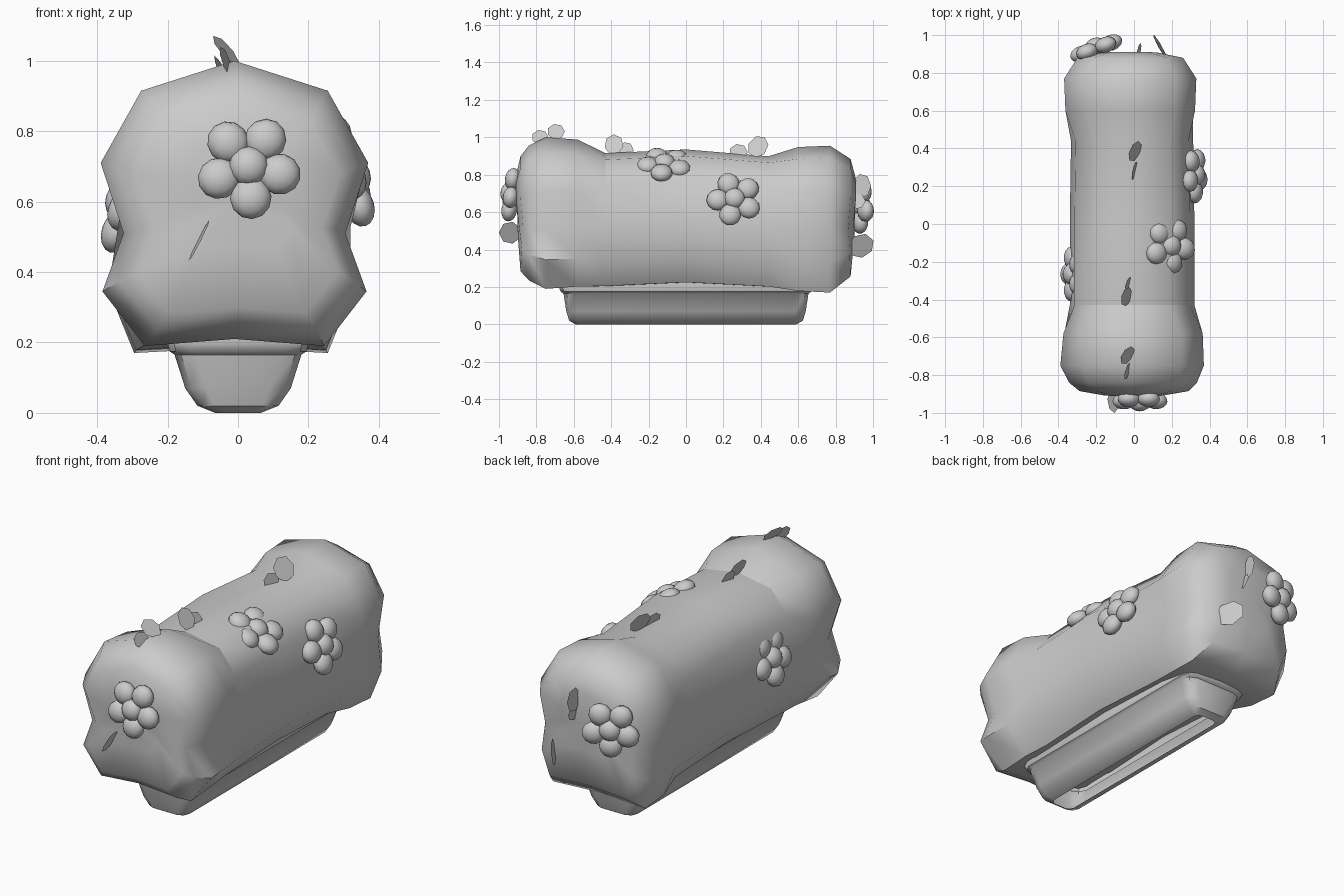
import bpy, bmesh, math
from mathutils import Vector, Matrix

if "Cube" in bpy.data.objects:
    bpy.data.objects.remove(bpy.data.objects["Cube"])


def finish(bm, name, angle=None):
    bmesh.ops.recalc_face_normals(bm, faces=bm.faces[:])
    me = bpy.data.meshes.new(name)
    bm.to_mesh(me)
    bm.free()
    ob = bpy.data.objects.new(name, me)
    bpy.context.collection.objects.link(ob)
    if angle:
        bpy.ops.object.select_all(action='DESELECT')
        ob.select_set(True)
        bpy.context.view_layer.objects.active = ob
        bpy.ops.object.shade_smooth_by_angle(angle=math.radians(angle))
    return ob


def loft(name, rings, angle, caps=True):
    bm = bmesh.new()
    loops = [[bm.verts.new(p) for p in r] for r in rings]
    n = len(loops[0])
    for a, b in zip(loops, loops[1:]):
        for i in range(n):
            j = (i + 1) % n
            bm.faces.new((a[i], a[j], b[j], b[i]))
    for loop in (loops[0], loops[-1]) if caps else ():
        c = bm.verts.new(sum((v.co for v in loop), Vector()) / n)
        for i in range(n):
            bm.faces.new((loop[i], loop[(i + 1) % n], c))
    return finish(bm, name, angle)


# Hedge body: half sections (x, z) at the front bulge, middle and back bulge
FRONT = [(0, 1.0), (.265, .915), (.38, .71), (.315, .51), (.375, .345), (.255, .19), (0, .21)]
MID = [(0, .925), (.2, .89), (.305, .76), (.33, .54), (.33, .34), (.24, .215), (0, .21)]
BACK = [(0, .955), (.24, .89), (.35, .71), (.32, .51), (.34, .33), (.275, .17), (0, .185)]


def section(y, half, s=1.0, dx=0.0, dz=0.0):
    pts = half + [(-x, z) for x, z in half[-2:0:-1]]
    out = []
    for x, z in pts:
        z = .6 + (z - .6) * s
        dent = .015 * math.exp(-((z - .49) / .1) ** 2) if abs(y) > .87 else 0
        out.append((x * s + dx, y - math.copysign(dent, y), z + dz))
    return out


body = loft("hedge_body", [
    section(-.91, FRONT, .4, 0, .03), section(-.885, FRONT, .76, 0, -.005),
    section(-.84, FRONT, .89, -.005),
    section(-.75, FRONT, 1, -.01), section(-.58, FRONT, .97, -.005),
    section(-.43, MID, 1, -.01, -.01), section(0, MID, 1, -.01, .01),
    section(.44, MID, .98, -.01, -.02), section(.60, BACK, .98, -.02),
    section(.77, BACK, 1, -.02), section(.88, BACK, .8, -.02),
    section(.91, BACK, .4, -.02, .03)], 50)
# crease where the front bulge meets the middle
for e in body.data.edges:
    if all(abs(body.data.vertices[i].co.y + .43) < .001 and body.data.vertices[i].co.z > .7
           for i in e.vertices):
        e.use_edge_sharp = True


# Planter trough, open underneath
def rect(hx, hy, z, c=.03):
    k = c * .3
    q = [(hx, hy - c), (hx - k, hy - k), (hx - c, hy)]
    pts = q + [(-x, y) for x, y in q[::-1]]
    pts += [(-x, -y) for x, y in pts]
    return [(x, y, z) for x, y in pts]


loft("planter_base", [rect(.065, .59, 0), rect(.115, .625, .02, .045), rect(.15, .64, .07, .06),
                      rect(.18, .655, .165, .06), rect(.195, .67, .175, .06),
                      rect(.2, .68, .2, .06), rect(.19, .67, .27, .06)], 40, caps=False)


# Flowers: five petals round a centre ball
def flower(name, pos, normal, turn=-90):
    nrm = Vector(normal).normalized()
    up = Vector((0, 0, 1))
    v = (up - nrm * up.dot(nrm)).normalized()
    u = v.cross(nrm)
    frame = Matrix((u, v, nrm)).transposed().to_4x4()
    frame = Matrix.Translation(pos) @ frame
    bm = bmesh.new()
    for k in range(5):
        m = frame @ Matrix.Rotation(math.radians(turn + 72 * k), 4, 'Z') \
            @ Matrix.Translation((.09, 0, 0)) @ Matrix.Diagonal((.061, .059, .042, 1))
        bmesh.ops.create_uvsphere(bm, u_segments=12, v_segments=8, radius=1, matrix=m)
    m = frame @ Matrix.Translation((0, 0, .012)) @ Matrix.Diagonal((.057, .057, .045, 1))
    bmesh.ops.create_uvsphere(bm, u_segments=12, v_segments=8, radius=1, matrix=m)
    finish(bm, name, 60)


flower("flower_front", (.03, -.935, .70), (0, -1, .12), -86)
flower("flower_right", (.32, .26, .67), (1, 0, .3), -105)
flower("flower_top", (.19, -.115, .855), (.5, 0, .85), -100)
flower("flower_left", (-.32, -.265, .60), (-1, 0, .3))
flower("flower_back", (-.2, .93, .635), (-.35, .93, 0))


# Leaves: flat seven-sided blades given by centre and two half axes
def leaf(name, c, u, v):
    bm = bmesh.new()
    c, u, v = Vector(c), Vector(u), Vector(v)
    bm.faces.new([bm.verts.new(c + u * math.cos(a) + v * math.sin(a))
                  for a in (math.tau * k / 7 for k in range(7))])
    finish(bm, name)


LEAVES = [
    ((-.035, -.695, 1.03), (.02, .047, 0), (-.032, 0, .042)),
    ((-.035, -.78, 1.0), (.012, .045, 0), (-.012, 0, .04)),
    ((-.03, -.32, .93), (.01, .04, 0), (-.015, 0, .045)),
    ((-.04, -.385, .96), (.015, .05, -.01), (-.025, .01, .055)),
    ((.005, .385, .95), (.018, .055, .01), (-.03, 0, .058)),
    ((.003, .28, .92), (.01, .05, 0), (-.012, 0, .045)),
    ((-.11, -.94, .49), (.005, -.06, 0), (.03, 0, .06)),
    ((.14, .935, .42), (.04, -.07, 0), (.005, .01, .065)),
    ((.015, .94, .74), (.005, .05, 0), (0, 0, .065)),
    ((.025, .91, .66), (.01, .05, 0), (-.01, 0, .045)),
]
for i, args in enumerate(LEAVES):
    leaf(f"leaf_{i + 1}", *args)
